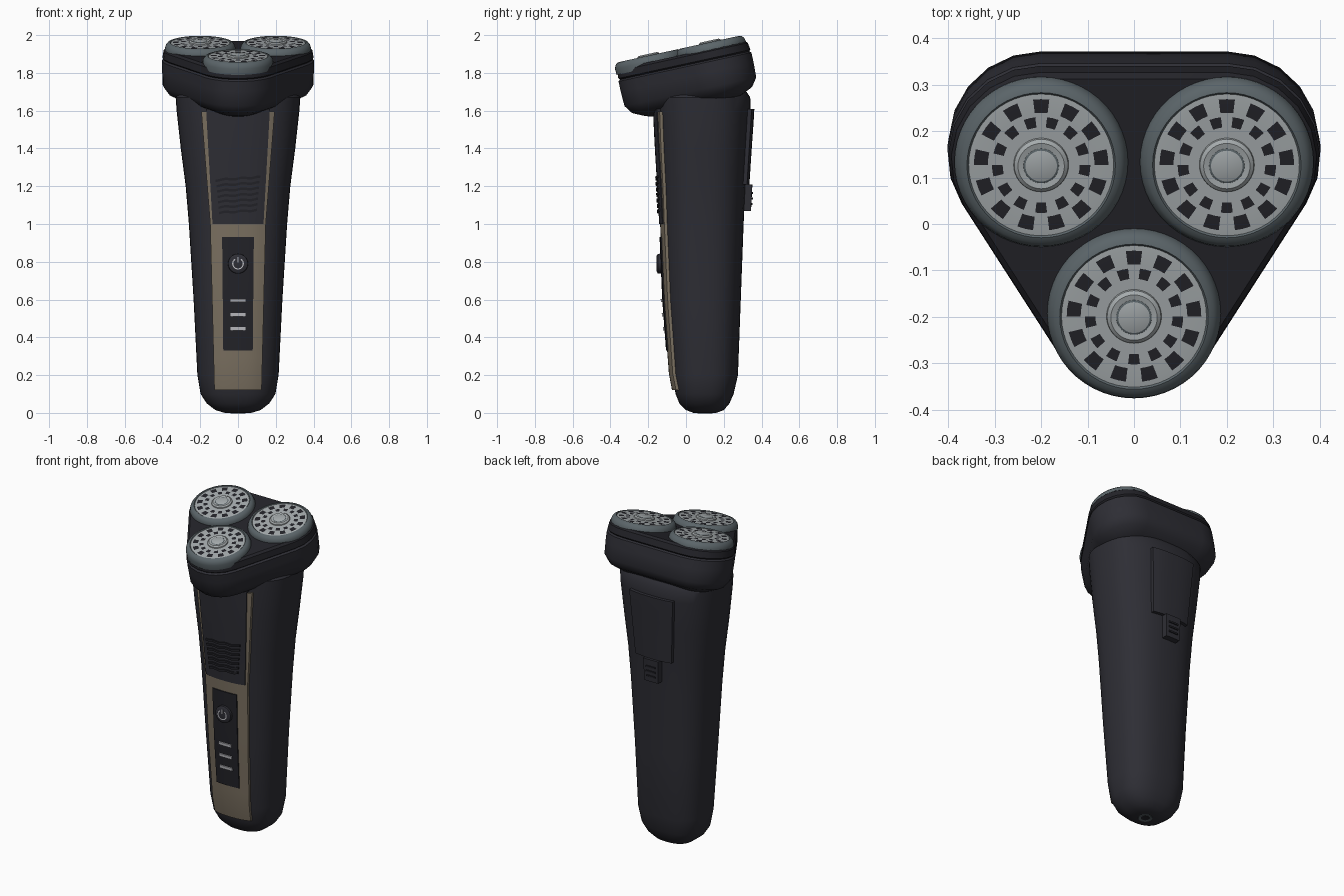
import bpy, bmesh
from math import sin, cos, pi, radians
from mathutils import Matrix, Vector

if "Cube" in bpy.data.objects:
    bpy.data.objects.remove(bpy.data.objects["Cube"])


def material(name, *rgb):
    m = bpy.data.materials.new(name)
    m.use_nodes = True
    m.diffuse_color = (*rgb, 1)
    m.node_tree.nodes["Principled BSDF"].inputs["Base Color"].default_value = (*rgb, 1)
    return m


CHARCOAL = material("charcoal", .027, .027, .035)
BLACK = material("black", .017, .017, .022)
BRONZE = material("bronze", .2, .165, .12)
RIM = material("rim grey", .105, .13, .142)
STEEL = material("steel", .38, .41, .42)
LIGHT = material("light grey", .5, .5, .53)

made = []


def finish(name, bm, mats, recalc=True):
    if recalc:
        bmesh.ops.recalc_face_normals(bm, faces=bm.faces)
    me = bpy.data.meshes.new(name)
    bm.to_mesh(me)
    bm.free()
    for m in mats:
        me.materials.append(m)
    ob = bpy.data.objects.new(name, me)
    bpy.context.collection.objects.link(ob)
    made.append(ob)
    return ob


def loft(name, rings, mat, matrix=Matrix()):
    """Skin a stack of equal closed rings and cap both ends."""
    bm = bmesh.new()
    rows = [[bm.verts.new(matrix @ Vector(p)) for p in ring] for ring in rings]
    n = len(rows[0])
    for lo, hi in zip(rows, rows[1:]):
        for k in range(n):
            j = (k + 1) % n
            bm.faces.new((lo[k], lo[j], hi[j], hi[k]))
    bm.faces.new(rows[0])
    bm.faces.new(rows[-1])
    return finish(name, bm, [mat])


def polar(name, profile, n, matrix, mats, rule=lambda i, k: 0):
    """Spin (radius, z) points about z; rule gives a material index or None for a gap."""
    bm = bmesh.new()
    rows = [[bm.verts.new(matrix @ Vector((r * cos(2 * pi * k / n), r * sin(2 * pi * k / n), z)))
             for k in range(n)] for r, z in profile]
    for i in range(len(rows) - 1):
        for k in range(n):
            index = rule(i, k)
            if index is not None:
                j = (k + 1) % n
                f = bm.faces.new((rows[i][k], rows[i + 1][k], rows[i + 1][j], rows[i][j]))
                f.material_index = index
    bmesh.ops.remove_doubles(bm, verts=bm.verts, dist=.0005)
    return finish(name, bm, mats, False)


# Handle sections: height, half width, front y, back y
SECTIONS = [(0, .07, .04, .16), (.015, .12, .0, .2), (.05, .165, -.035, .23),
            (.1, .198, -.055, .252), (.2, .215, -.075, .275), (.6, .235, -.105, .29),
            (1, .26, -.122, .305), (1.2, .277, -.133, .315), (1.4, .303, -.145, .328),
            (1.6, .325, -.155, .342), (1.67, .33, -.155, .34), (1.7, .31, -.13, .32)]
POWER = 2.5


def section(z):
    for a, b in zip(SECTIONS, SECTIONS[1:]):
        if z <= b[0]:
            t = (z - a[0]) / (b[0] - a[0])
            return [p + (q - p) * t for p, q in zip(a, b)][1:]
    return SECTIONS[-1][1:]


def surface_y(x, z, side=-1):
    w, front, back = section(z)
    bulge = max(0, 1 - abs(x / w) ** POWER) ** (1 / POWER)
    return (front + back) / 2 + side * (back - front) / 2 * bulge


def handle_ring(z, w, front, back, n=40):
    ring = []
    for k in range(n):
        c, s = cos(2 * pi * k / n), sin(2 * pi * k / n)
        px = abs(c) ** (2 / POWER) * (1 if c > 0 else -1)
        py = abs(s) ** (2 / POWER) * (1 if s > 0 else -1)
        ring.append((w * px, (front + back) / 2 + (back - front) / 2 * py, z))
    return ring


loft("handle", [handle_ring(*s) for s in SECTIONS], CHARCOAL)


def patch(name, z0, z1, left, right, lift, mat, side=-1, nx=10, nz=10, bend=lambda x: 0):
    """Raised plate that follows the handle; left and right are x at (bottom, top)."""
    bm = bmesh.new()
    rows = []
    for i in range(nz + 1):
        t = i / nz
        l, r = (e[0] + (e[1] - e[0]) * t for e in (left, right))
        row = []
        for k in range(nx + 1):
            x = l + (r - l) * k / nx
            z = z0 + (z1 - z0) * t + bend(x)
            row.append(bm.verts.new((x, surface_y(x, z, side) + side * lift, z)))
        rows.append(row)
    for a, b in zip(rows, rows[1:]):
        for k in range(nx):
            bm.faces.new((a[k], a[k + 1], b[k + 1], b[k]))
    ext = bmesh.ops.extrude_face_region(bm, geom=bm.faces[:], use_keep_orig=True)
    moved = [v for v in ext["geom"] if isinstance(v, bmesh.types.BMVert)]
    bmesh.ops.translate(bm, verts=moved, vec=(0, -side * (lift + .02), 0))
    return finish(name, bm, [mat])


def centred(name, z0, z1, half0, half1, lift, mat, **kw):
    return patch(name, z0, z1, (-half0, -half1), (half0, half1), lift, mat, **kw)


# Front trim, grip panel and control strip
centred("front_trim", .12, 1, .125, .147, .015, BRONZE)
patch("trim_strip_left", 1, 1.595, (.133, .168), (.147, .194), .015, BRONZE, nx=3)
patch("trim_strip_right", 1, 1.595, (-.147, -.194), (-.133, -.168), .015, BRONZE, nx=3)
centred("grip_panel", 1, 1.61, .135, .169, .02, CHARCOAL)
for i in range(7):
    z = 1.06 + i * .029
    centred(f"grip_ridge_{i + 1}", z, z + .013, .1 + i * .003, .1 + i * .003, .027, BLACK,
            nx=24, nz=1, bend=lambda x: .07 * x + .003 * sin(70 * x))
centred("control_strip", .33, .93, .078, .084, .021, BLACK)
for i in range(3):
    z = .436 + i * .075
    centred(f"indicator_light_{i + 1}", z, z + .018, .043, .043, .029, LIGHT, nx=4, nz=1)

# Power button with its symbol
button = Matrix.Translation((0, surface_y(0, .79) - .042, .79)) @ Matrix.Rotation(pi / 2, 4, 'X')
polar("power_button", [(0, 0), (.042, 0), (.052, -.006), (.054, -.04)], 32, button, [CHARCOAL])
polar("power_symbol_ring", [(.025, .002), (.031, .002)], 32, button, [LIGHT],
      lambda i, k: None if 5 <= k <= 10 else 0)
bm = bmesh.new()
bmesh.ops.create_cube(bm, size=1, matrix=button @ Matrix.Translation((0, .02, 0))
                      @ Matrix.Diagonal((.006, .028, .004, 1)))
finish("power_symbol_bar", bm, [LIGHT])

# Rear trimmer cover and slider
centred("trimmer_cover", 1.21, 1.61, .125, .15, .02, CHARCOAL, side=1)
centred("trimmer_slider", 1.07, 1.21, .048, .052, .036, CHARCOAL, side=1, nx=6, nz=3)
for i in range(3):
    z = 1.1 + i * .03
    centred(f"slider_ridge_{i + 1}", z, z + .01, .032, .032, .042, BLACK, side=1, nx=4, nz=1)

# Charging socket under the handle
socket = Matrix.Translation((0, .1, 0)) @ Matrix.Rotation(pi, 4, 'X')
polar("charging_socket", [(0, .001), (.026, .001), (.03, .003), (.04, .003), (.042, -.005)],
      24, socket, [BLACK, RIM], lambda i, k: int(i > 0))

# Tilted head: rounded triangle outline stacked at several depths
HEAD = Matrix.Translation((0, 0, 1.9)) @ Matrix.Rotation(radians(12.3), 4, 'X')
CORNERS = [((.2, .138), -32, 90), ((-.2, .138), 90, 212), ((0, -.18), 212, 328)]


def head_ring(z, inset, steps=7):
    ring = []
    for (cx, cy), start, end in CORNERS:
        for k in range(steps + 1):
            a = radians(start + (end - start) * k / steps)
            ring.append((cx + (.202 - inset) * cos(a), cy + (.202 - inset) * sin(a), z))
    return ring


loft("head_lower", [head_ring(*p) for p in
                    [(-.29, .15), (-.275, .1), (-.245, .035), (-.2, .003), (-.12, 0),
                     (-.066, 0), (-.056, .012)]], CHARCOAL, HEAD)
loft("head_cap", [head_ring(*p) for p in
                  [(-.06, .012), (-.05, .002), (-.012, .008), (0, .02)]], BLACK, HEAD)

# Three cutting heads: rim, slotted disc and hub
SLOTS = 13


def slot_rule(i, k):
    outer = i == 3 and k % 4 < 2
    inner = i == 1 and k % 4 >= 2
    return int(outer or inner)


for label, x, y in (("left", .2, .137), ("right", -.2, .137), ("front", 0, -.197)):
    place = HEAD @ Matrix.Translation((x, y, 0))
    polar(f"cutter_rim_{label}", [(.154, .028), (.16, .034), (.172, .03), (.182, .018),
                                  (.187, .002), (.185, -.03)], 52, place, [RIM])
    polar(f"cutter_disc_{label}", [(.05, .031), (.083, .031), (.106, .031), (.115, .031),
                                   (.145, .031), (.158, .03)], SLOTS * 4, place,
          [STEEL, BLACK], slot_rule)
    polar(f"cutter_hub_{label}", [(0, .043), (.034, .043), (.038, .041), (.05, .043),
                                  (.058, .037), (.06, .028)], 40, place, [STEEL, RIM],
          lambda i, k: int(i == 1))

# Smooth shading with crisp edges
bpy.ops.object.select_all(action='DESELECT')
for ob in made:
    ob.select_set(True)
bpy.context.view_layer.objects.active = made[0]
bpy.ops.object.shade_smooth_by_angle(angle=radians(35))
